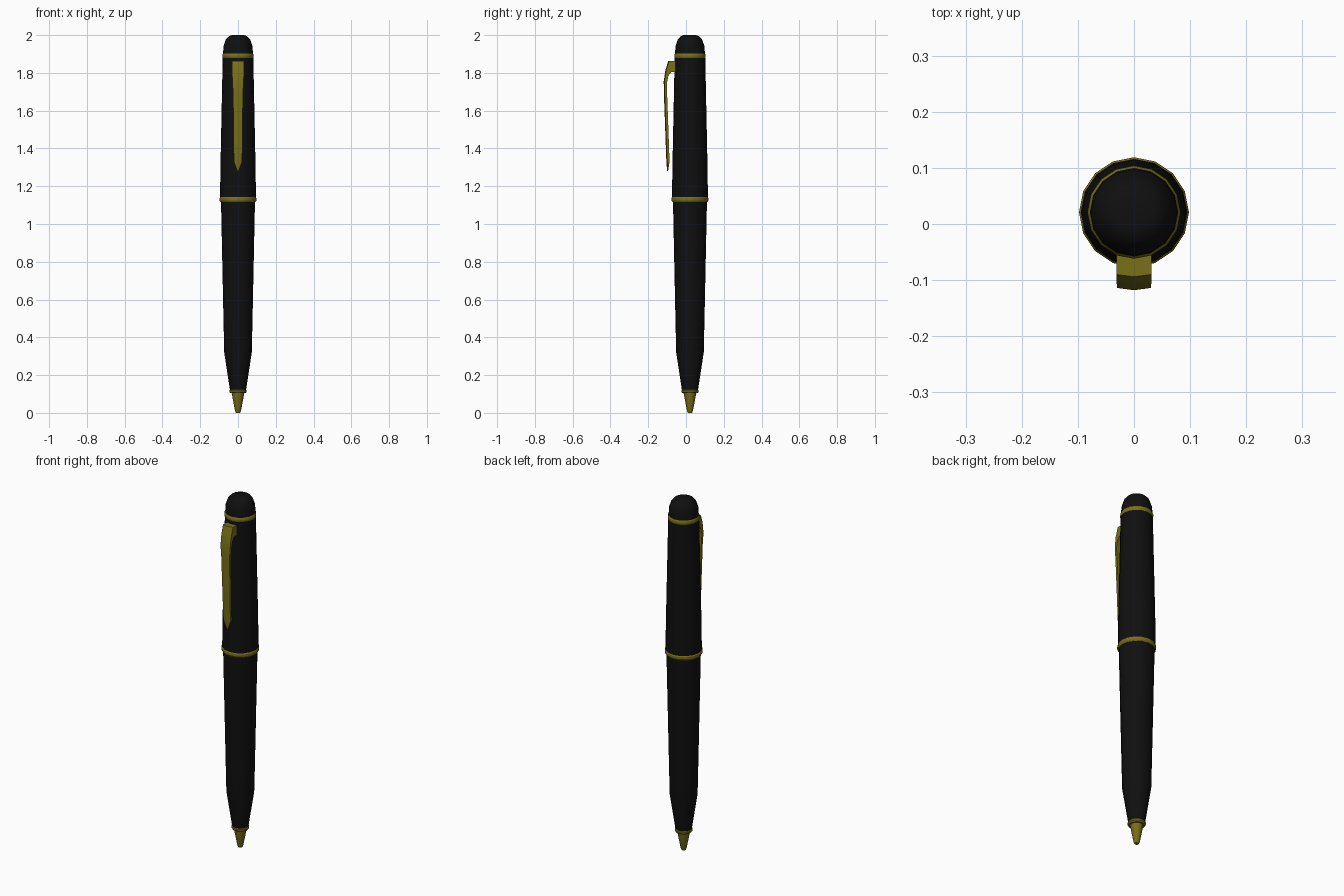
import bpy, bmesh, math

cube = bpy.data.objects.get("Cube")
if cube:
    bpy.data.objects.remove(cube, do_unlink=True)

SIDES = 16
AXIS_Y = 0.021


def material(name, color, metallic=0.0):
    m = bpy.data.materials.new(name)
    m.use_nodes = True
    m.diffuse_color = (*color, 1)
    m.node_tree.nodes["Principled BSDF"].inputs["Base Color"].default_value = (*color, 1)
    return m


black = material("black lacquer", (0.005, 0.005, 0.005))
gold = material("gold trim", (0.19, 0.16, 0.009))


def loft(name, loops, mat, angle):
    """Skin a list of equal-length closed loops and cap both ends."""
    bm = bmesh.new()
    rings = [[bm.verts.new(p) for p in loop] for loop in loops]
    for a, b in zip(rings, rings[1:]):
        n = len(a)
        for i in range(n):
            j = (i + 1) % n
            bm.faces.new((a[i], a[j], b[j], b[i]))
    bm.faces.new(rings[0])
    bm.faces.new(rings[-1])
    bmesh.ops.recalc_face_normals(bm, faces=bm.faces)
    mesh = bpy.data.meshes.new(name)
    bm.to_mesh(mesh)
    bm.free()
    mesh.materials.append(mat)
    obj = bpy.data.objects.new(name, mesh)
    bpy.context.collection.objects.link(obj)
    bpy.ops.object.select_all(action="DESELECT")
    obj.select_set(True)
    bpy.context.view_layer.objects.active = obj
    bpy.ops.object.shade_smooth_by_angle(angle=math.radians(angle))
    return obj


def turned(name, profile, mat):
    """Turn a (radius, height) profile around the pen axis."""
    steps = [2 * math.pi * i / SIDES for i in range(SIDES)]
    loops = [[(r * math.cos(t), AXIS_Y + r * math.sin(t), z) for t in steps]
             for r, z in profile]
    return loft(name, loops, mat, 30)


def band(name, radius, low, high, bulge):
    """Rounded trim ring."""
    h = high - low
    turned(name, [(radius - bulge, low), (radius, low + h * 0.3),
                  (radius, high - h * 0.3), (radius - bulge, high)], gold)


# Body, from writing end to crown
turned("tip", [(0.011, 0), (0.016, 0.012), (0.034, 0.107)], gold)
band("tip_band", 0.046, 0.104, 0.126, 0.005)
turned("barrel", [(0.043, 0.124), (0.073, 0.32), (0.077, 0.5), (0.09, 1.125)], black)
band("middle_band", 0.098, 1.117, 1.145, 0.005)
turned("cap", [(0.095, 1.14), (0.093, 1.3), (0.081, 1.88)], black)
band("crown_band", 0.083, 1.875, 1.905, 0.005)
turned("crown", [(0.079, 1.9), (0.077, 1.94), (0.064, 1.978),
                 (0.05, 1.993), (0.034, 2.0)], black)

# Clip: outer y, inner y, outer z, inner z, half width
stations = [
    (-0.05, -0.045, 1.863, 1.805, 0.031),
    (-0.094, -0.077, 1.863, 1.805, 0.031),
    (-0.109, -0.093, 1.815, 1.785, 0.031),
    (-0.118, -0.100, 1.755, 1.75, 0.030),
    (-0.117, -0.100, 1.69, 1.69, 0.026),
    (-0.104, -0.087, 1.33, 1.33, 0.022),
    (-0.100, -0.095, 1.28, 1.28, 0.003),
]
loft("clip", [[(-w, yi, zi), (w, yi, zi), (w, yo + 0.004, zo),
               (0, yo, zo), (-w, yo + 0.004, zo)]
              for yo, yi, zo, zi, w in stations], gold, 20)
